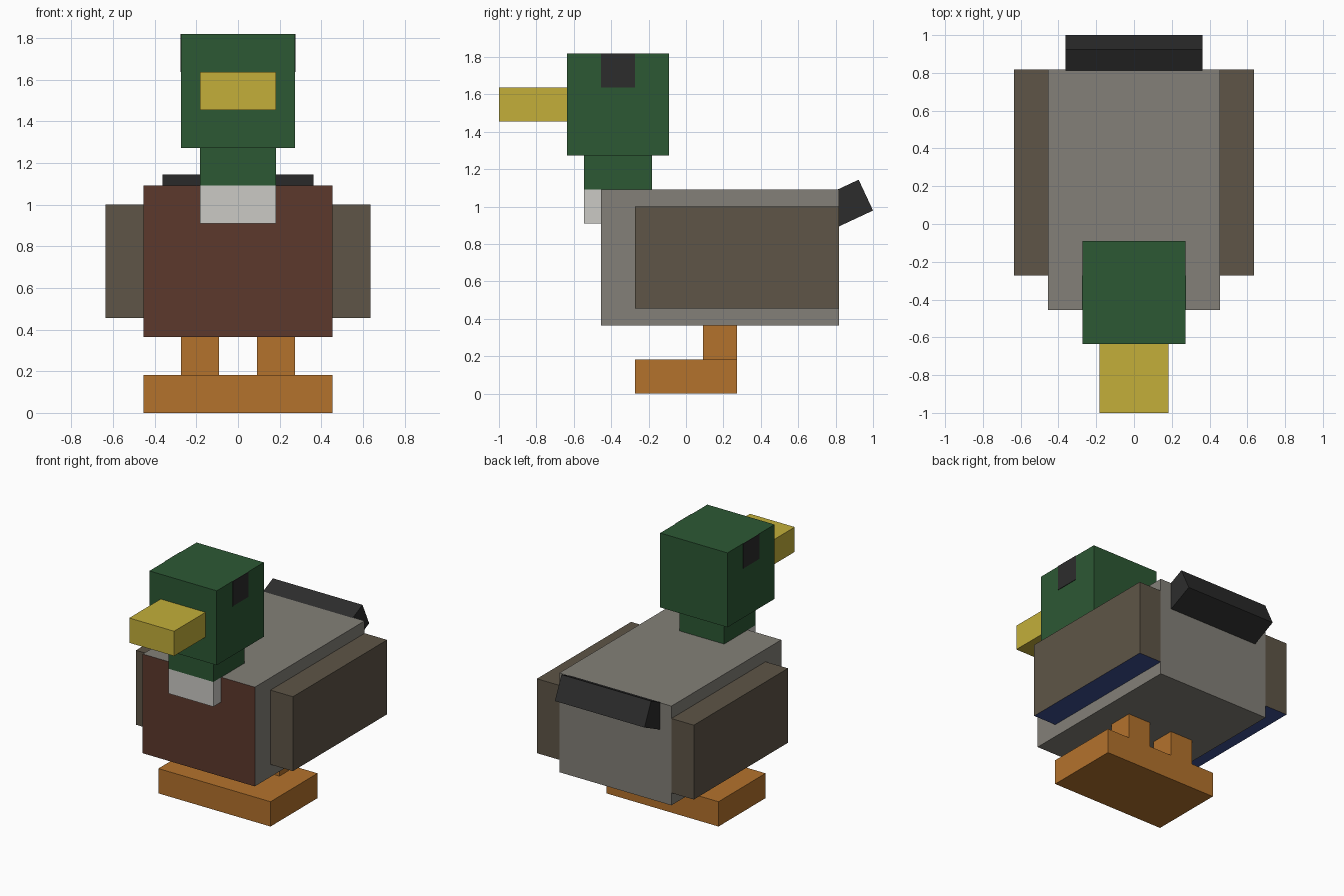
import bpy
import math
from mathutils import Matrix, Vector

default = bpy.data.objects.get("Cube")
if default:
    bpy.data.objects.remove(default, do_unlink=True)

U = 1 / 11  # one block unit of the model


def linear(c):
    c /= 255
    return c / 12.92 if c <= 0.04045 else ((c + 0.055) / 1.055) ** 2.4


def material(name, *rgb):
    mat = bpy.data.materials.new(name)
    colour = [linear(c) for c in rgb] + [1]
    mat.diffuse_color = colour
    mat.use_nodes = True
    mat.node_tree.nodes["Principled BSDF"].inputs["Base Color"].default_value = colour
    return mat


green = material("head green", 44, 88, 52)
yellow = material("bill yellow", 195, 175, 58)
orange = material("leg orange", 180, 114, 44)
grey = material("body grey", 131, 128, 120)
chestnut = material("breast chestnut", 92, 57, 44)
brown = material("wing brown", 94, 85, 71)
blue = material("wing blue", 60, 80, 148)
white = material("collar white", 203, 202, 197)
black = material("tail black", 44, 44, 44)


def box(name, mat, x, y, z, accent=None, direction=None):
    """Box from ranges in block units; faces along direction take the accent."""
    bpy.ops.mesh.primitive_cube_add(size=1)
    ob = bpy.context.object
    ob.name = name
    ranges = (x, y, z)
    centre = Vector([(a + b) / 2 * U for a, b in ranges])
    size = Vector([(b - a) * U for a, b in ranges])
    ob.data.transform(Matrix.Diagonal(size).to_4x4())
    ob.location = centre
    ob.data.materials.append(mat)
    if accent:
        ob.data.materials.append(accent)
        for face in ob.data.polygons:
            face.material_index = int(face.normal.dot(Vector(direction)) > 0.9)
    return ob


# Body with a chestnut breast
box("body", grey, (-5, 5), (-5, 9), (4, 12), chestnut, (0, -1, 0))

# Head, neck, collar and bill
box("head", green, (-3, 3), (-7, -1), (14, 20))
box("neck", green, (-2, 2), (-6, -2), (12, 14))
box("collar", white, (-2, 2), (-6, -4.9), (10, 12))
box("bill", yellow, (-2, 2), (-11, -7), (16, 18))

# Feet joined as one slab
box("feet", orange, (-5, 5), (-3, 3), (0, 2))

# Paired parts
for side, s in (("left", 1), ("right", -1)):
    def span(a, b):
        return sorted((a * s, b * s))
    box(side + "_wing", brown, span(5, 7), (-3, 9), (5, 11), blue, (0, 0, -1))
    box(side + "_leg", orange, span(1, 3), (1, 3), (2, 4))
    box(side + "_eye", black, span(3, 3.04), (-5, -3), (18, 20))

# Tail tilted upward, its root sunk into the body
tail = box("tail", black, (-4, 4), (-3, 0), (0, 2))
tail.data.transform(Matrix.Translation((0, -1.5 * U, U)))
tail.data.transform(Matrix.Rotation(math.radians(25), 4, "X"))
tail.location = (0, 1.0, 0.979)
